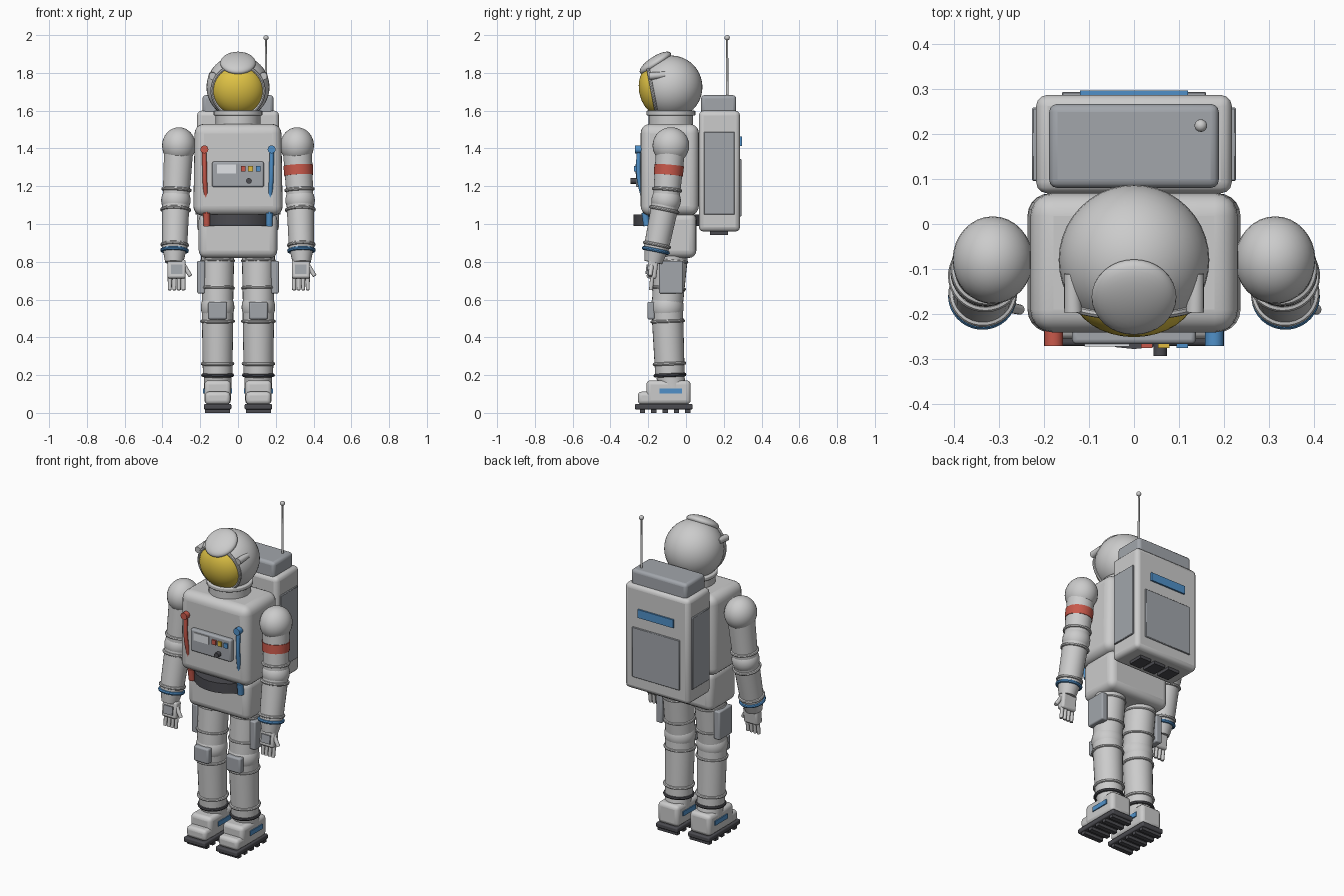
import bpy, math
from mathutils import Vector

if "Cube" in bpy.data.objects:
    bpy.data.objects.remove(bpy.data.objects["Cube"])


def material(name, rgb):
    m = bpy.data.materials.new(name)
    m.diffuse_color = (*rgb, 1)
    m.use_nodes = True
    m.node_tree.nodes["Principled BSDF"].inputs["Base Color"].default_value = m.diffuse_color
    return m


GOLD = material("gold", (0.75, 0.55, 0.06))
RED = material("red", (0.58, 0.1, 0.07))
BLUE = material("blue", (0.08, 0.28, 0.58))
DARK = material("dark", (0.07, 0.07, 0.08))
PANEL = material("panel", (0.36, 0.38, 0.41))
PALE = material("pale", (0.75, 0.77, 0.8))
YELLOW = material("yellow", (0.75, 0.5, 0.05))


def finish(name, mat=None, bevel=0, segs=3):
    o = bpy.context.object
    o.name = name
    bpy.ops.object.transform_apply(location=False, rotation=False, scale=True)
    if mat:
        o.data.materials.append(mat)
    if bevel:
        b = o.modifiers.new("bevel", 'BEVEL')
        b.width, b.segments = bevel, segs
    bpy.ops.object.shade_smooth_by_angle(angle=math.radians(40))
    return o


def box(name, x, y, z, mat=None, bevel=0.0, segs=3, rot=(0, 0, 0)):
    """Box from (min, max) pairs."""
    c = [(a + b) / 2 for a, b in (x, y, z)]
    bpy.ops.mesh.primitive_cube_add(size=1, location=c, rotation=rot)
    bpy.context.object.scale = [abs(b - a) for a, b in (x, y, z)]
    return finish(name, mat, bevel, segs)


def ball(name, c, r, mat=None, rot=(0, 0, 0), seg=32):
    bpy.ops.mesh.primitive_uv_sphere_add(segments=seg, ring_count=seg // 2, location=c, rotation=rot)
    bpy.context.object.scale = r if isinstance(r, tuple) else (r, r, r)
    return finish(name, mat)


def tube(name, a, b, r1, r2=None, mat=None, bevel=0, seg=28):
    """Tapered cylinder from a to b."""
    a, b = Vector(a), Vector(b)
    bpy.ops.mesh.primitive_cone_add(vertices=seg, radius1=r1, radius2=r1 if r2 is None else r2,
                                    depth=(b - a).length, location=(a + b) / 2,
                                    rotation=(b - a).to_track_quat('Z', 'Y').to_euler())
    return finish(name, mat, bevel)


def ring(name, c, axis, R, r, mat=None):
    bpy.ops.mesh.primitive_torus_add(major_radius=R, minor_radius=r, major_segments=36, minor_segments=8,
                                     location=c, rotation=Vector(axis).to_track_quat('Z', 'Y').to_euler())
    return finish(name, mat)


def sided(s, a, b):
    return tuple(sorted((s * a, s * b)))


# helmet, visor, rim, sunshade, lamps
H = Vector((0, -0.08, 1.725))
n = Vector((0, -math.cos(0.19), -math.sin(0.19)))
ball("helmet", H, 0.167, seg=40)
ball("visor", H + n * 0.07, (0.139, 0.139, 0.1), GOLD, n.to_track_quat('Z', 'Y').to_euler(), 40)
ring("visor_rim", H + n * 0.1, n, 0.137, 0.009)
ball("sunshade", (0, -0.162, 1.852), (0.094, 0.097, 0.035), rot=(math.radians(33), 0, 0))
for s in (-1, 1):
    tube("helmet_lamp", (s * 0.138, -0.11, 1.79), (s * 0.135, -0.195, 1.783), 0.017, 0.02, seg=16)
tube("neck", (0, -0.08, 1.5), (0, -0.08, 1.59), 0.118)
tube("neck_flange", (0, -0.08, 1.575), (0, -0.08, 1.6), 0.13, bevel=0.006)

# torso, pelvis, belt
t = box("torso", (-0.237, 0.237), (-0.24, 0.068), (1.045, 1.53), None, 0.05, 5)
for v in t.data.vertices:
    if v.co.z > 0:
        v.co.x *= 0.965
box("pelvis", (-0.208, 0.208), (-0.2, 0.055), (0.82, 1.06), None, 0.04, 4)
tube("belt", (0, -0.08, 0.99), (0, -0.08, 1.05), 0.197, mat=DARK, seg=32)

# chest controls
box("control_panel", (-0.137, 0.137), (-0.266, -0.23), (1.195, 1.33), PANEL, 0.01)
box("screen", (-0.11, -0.01), (-0.271, -0.26), (1.268, 1.315), PALE)
for x, m in ((0.028, RED), (0.066, YELLOW), (0.107, BLUE)):
    box("button", (x - 0.013, x + 0.013), (-0.275, -0.26), (1.278, 1.306), m)
tube("knob", (0.058, -0.26, 1.228), (0.058, -0.293, 1.228), 0.015, mat=DARK, seg=16)

# hoses
for s, m in ((-1, RED), (1, BLUE)):
    x = s * 0.178
    tube("hose_connector", (x, -0.22, 1.395), (x, -0.27, 1.395), 0.021, mat=m, seg=20)
    cu = bpy.data.curves.new("hose", 'CURVE')
    cu.dimensions, cu.bevel_depth, cu.bevel_resolution = '3D', 0.012, 2
    sp = cu.splines.new('BEZIER')
    pts = [(x, -0.25, 1.395), (s * 0.176, -0.25, 1.25), (s * 0.17, -0.226, 1.13), (s * 0.165, -0.21, 1.0)]
    sp.bezier_points.add(len(pts) - 1)
    for p, co in zip(sp.bezier_points, pts):
        p.co = co
        p.handle_left_type = p.handle_right_type = 'AUTO'
    cu.materials.append(m)
    bpy.context.collection.objects.link(bpy.data.objects.new("hose", cu))
    tube("hose_lower_connector", (s * 0.167, -0.218, 1.06), (s * 0.165, -0.208, 0.99), 0.018, mat=m, seg=16)

# arms
for s in (-1, 1):
    S, E, W = (Vector((s * x, y, z)) for x, y, z in
               ((0.313, -0.08, 1.415), (0.329, -0.105, 1.125), (0.336, -0.16, 0.86)))
    up, lo = (E - S).normalized(), (W - E).normalized()
    ball("shoulder", S, (0.089, 0.097, 0.097))
    tube("upper_arm", S, E, 0.078, 0.07)
    ball("elbow", E, 0.078)
    tube("forearm", E, W, 0.073, 0.066)
    ring("elbow_upper_ring", E - up * 0.057, up, 0.072, 0.009)
    ring("elbow_lower_ring", E + lo * 0.05, lo, 0.073, 0.009)
    ring("wrist_ring", W - lo * 0.03, lo, 0.067, 0.009)
    ring("wrist_band", W, lo, 0.066, 0.01, BLUE)
    tube("glove_cuff", W, W + lo * 0.065, 0.062, 0.048)
    if s > 0:
        tube("arm_band", S + up * 0.105, S + up * 0.158, 0.079, 0.077, RED)
    # gloves
    hx, hy = s * 0.325, -0.178
    if s > 0:
        hx = 0.333
    box("palm", (hx - 0.048, hx + 0.048), (hy - 0.026, hy + 0.026), (0.71, 0.81), None, 0.012, rot=(-0.12, 0, 0))
    box("glove_plate", (hx - 0.03, hx + 0.03), (hy - 0.034, hy - 0.02), (0.735, 0.785), PANEL, rot=(-0.12, 0, 0))
    for i in range(4):
        fx = hx - 0.036 + i * 0.024
        tube("finger", (fx, hy, 0.725), (fx, hy - 0.008, 0.65), 0.0115, 0.01, seg=12)
    tube("thumb", (hx + 0.035, hy - 0.004, 0.785), (hx + 0.073, hy - 0.012, 0.725), 0.013, 0.011, seg=12)

# legs
for s in (-1, 1):
    x = s * 0.108
    P, K, A = Vector((x, -0.075, 0.86)), Vector((x, -0.1, 0.56)), Vector((x, -0.085, 0.2))
    up, lo = (K - P).normalized(), (A - K).normalized()
    tube("thigh", P, K, 0.088, 0.082)
    ball("knee", K, (0.089, 0.088, 0.09))
    tube("shin", K, A, 0.084, 0.078)
    for d in (0.055, 0.2):
        ring("thigh_ring", P + up * d, up, 0.084, 0.008)
    ring("knee_ring", K + lo * 0.075, lo, 0.084, 0.008)
    ring("shin_ring", K + lo * 0.3, lo, 0.08, 0.009)
    ring("ankle_ring", A, lo, 0.077, 0.01, DARK)
    tube("ankle", A, (x, -0.07, 0.13), 0.073)
    box("knee_pad", (x - 0.05, x + 0.05), (-0.205, -0.165), (0.495, 0.588), PANEL, 0.01)
    box("thigh_pocket", sided(s, 0.175, 0.216), (-0.142, -0.016), (0.632, 0.805), PANEL, 0.008)
    # boots
    box("boot", (x - 0.07, x + 0.07), (-0.21, 0.025), (0.045, 0.172), None, 0.022)
    box("boot_toe", (x - 0.067, x + 0.067), (-0.255, -0.1), (0.045, 0.112), None, 0.02)
    box("sole", (x - 0.073, x + 0.073), (-0.27, 0.035), (0.018, 0.048), DARK, 0.008)
    for i in range(5):
        y = -0.23 + i * 0.06
        box("tread", (x - 0.066, x + 0.066), (y - 0.014, y + 0.014), (0, 0.024), DARK)
    for e in (-1, 1):
        box("boot_strip", (x + e * 0.071 - 0.005, x + e * 0.071 + 0.005), (-0.14, -0.022), (0.102, 0.13), BLUE)

# backpack
box("backpack", (-0.217, 0.217), (0.068, 0.286), (0.96, 1.6), None, 0.025)
box("backpack_cap", (-0.188, 0.188), (0.08, 0.266), (1.58, 1.682), PANEL, 0.018)
for s in (-1, 1):
    box("backpack_side_panel", sided(s, 0.2, 0.226), (0.095, 0.258), (1.05, 1.488), PANEL, 0.003, 1)
box("backpack_rear_panel", (-0.16, 0.16), (0.27, 0.293), (1.04, 1.345), PANEL, 0.003, 1)
box("backpack_stripe", (-0.12, 0.12), (0.27, 0.296), (1.412, 1.462), BLUE)
for i in (-1, 0, 1):
    box("vent", (i * 0.1 - 0.038, i * 0.1 + 0.038), (0.128, 0.222), (0.942, 0.97), DARK)
tube("antenna", (0.148, 0.218, 1.67), (0.148, 0.218, 1.985), 0.007, 0.005, seg=12)
ball("antenna_tip", (0.148, 0.218, 1.986), 0.014, seg=16)
